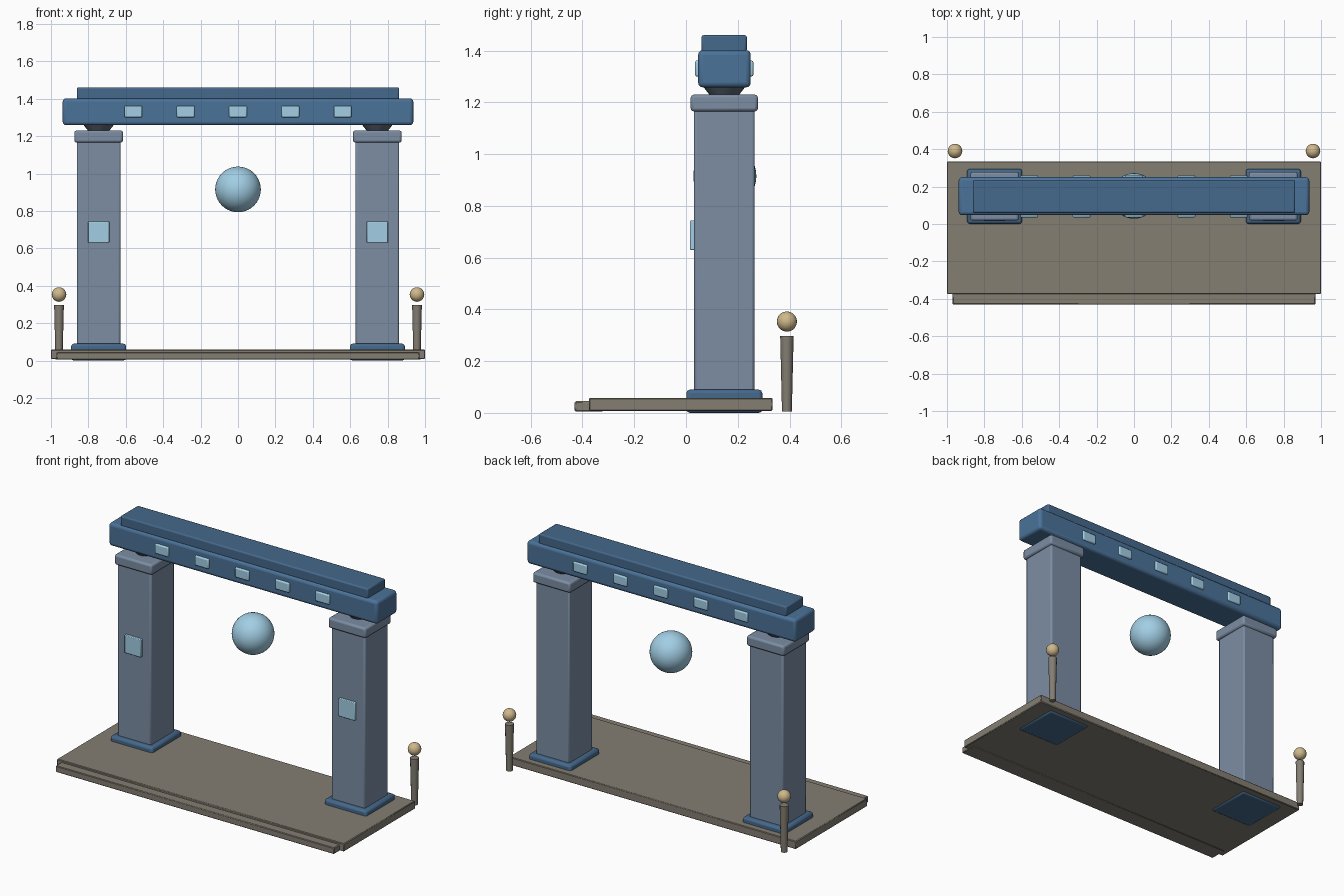
import bpy

if "Cube" in bpy.data.objects:
    bpy.data.objects.remove(bpy.data.objects["Cube"])

def material(name, rgb):
    m = bpy.data.materials.new(name)
    m.diffuse_color = (*rgb, 1)
    m.use_nodes = True
    m.node_tree.nodes["Principled BSDF"].inputs["Base Color"].default_value = m.diffuse_color
    return m

STONE = material("stone", (0.23, 0.21, 0.17))
PILLAR = material("blue_grey", (0.20, 0.27, 0.37))
BLUE = material("deep_blue", (0.06, 0.14, 0.26))
BEAM = material("beam_blue", (0.07, 0.17, 0.32))
GLOW = material("pale_blue", (0.36, 0.62, 0.78))
GOLD = material("gold", (0.62, 0.48, 0.26))
DARK = material("dark_grey", (0.10, 0.13, 0.16))

def finish(name, mat):
    o = bpy.context.object
    o.name = name
    o.data.materials.append(mat)
    bpy.ops.object.shade_smooth_by_angle()
    return o

def box(name, x, y, z, mat, bevel=0.0, segments=2):
    """Box from (min, max) ranges with rounded edges."""
    r = (x, y, z)
    bpy.ops.mesh.primitive_cube_add(size=1, location=[(a + b) / 2 for a, b in r])
    bpy.context.object.scale = [b - a for a, b in r]
    bpy.ops.object.transform_apply(location=False, rotation=False, scale=True)
    o = finish(name, mat)
    if bevel:
        m = o.modifiers.new("bevel", 'BEVEL')
        m.width, m.segments = bevel, segments
    return o

def ball(name, loc, r, mat, seg=32):
    bpy.ops.mesh.primitive_uv_sphere_add(radius=r, location=loc, segments=seg, ring_count=seg // 2)
    return finish(name, mat)

def cone(name, x, y, z, r1, r2, mat, sides):
    bpy.ops.mesh.primitive_cone_add(vertices=sides, radius1=r1, radius2=r2,
                                    depth=z[1] - z[0], location=(x, y, sum(z) / 2))
    return finish(name, mat)

def around(c, half):
    return (c - half, c + half)

# Platform and front step
box("platform", (-1, 1), (-0.375, 0.335), (0.008, 0.058), STONE, 0.004, 1)
box("front_step", (-0.97, 0.97), (-0.43, -0.32), (0.005, 0.045), STONE, 0.004, 1)

for side, s in (("left", -1), ("right", 1)):
    px, py = s * 0.745, 0.148
    # Pillar with base, cap and neck
    box(f"{side}_pillar_base", around(px, 0.147), around(py, 0.147), (0, 0.09), BLUE, 0.014)
    box(f"{side}_pillar", around(px, 0.117), around(py, 0.117), (0.06, 1.19), PILLAR, 0.01)
    box(f"{side}_pillar_cap", around(px, 0.13), around(py, 0.13), (1.165, 1.23), PILLAR, 0.012)
    cone(f"{side}_neck", px, py, (1.22, 1.265), 0.05, 0.085, DARK, 20)
    box(f"{side}_pillar_panel", around(px, 0.057), (0.015, 0.045), (0.63, 0.743), GLOW, 0.004)
    # Rear lamp post
    cone(f"{side}_lamp_post", s * 0.957, 0.39, (0.005, 0.298), 0.019, 0.026, STONE, 12)
    ball(f"{side}_lamp", (s * 0.957, 0.39, 0.353), 0.039, GOLD, 20)

# Beam and top rail
box("beam", (-0.937, 0.937), (0.047, 0.25), (1.258, 1.402), BEAM, 0.018, 3)
box("top_rail", (-0.862, 0.862), (0.06, 0.235), (1.395, 1.46), BLUE, 0.008)

# Inlaid tiles on both faces of the beam
for i in range(5):
    x = -0.56 + 0.28 * i
    for face, y in (("front", (0.035, 0.06)), ("back", (0.237, 0.26))):
        box(f"{face}_beam_tile_{i + 1}", around(x, 0.048), y, (1.3, 1.362), GLOW, 0.007)

# Floating orb
ball("orb", (0, 0.15, 0.915), 0.122, GLOW, 40)
